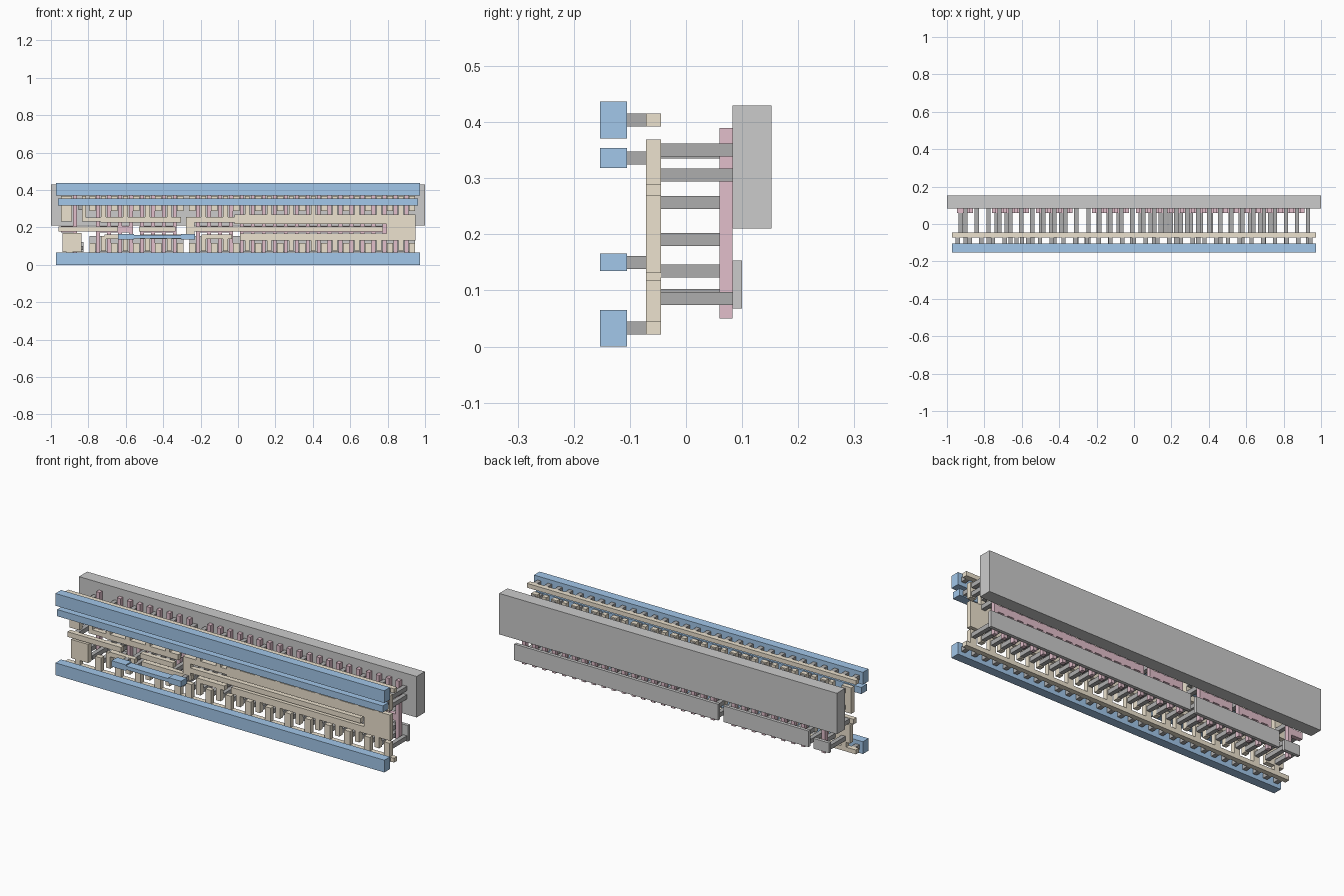
import bpy, bmesh

S = 0.1365           # layout unit -> model unit
CX, CZ = 7.13, 0.24  # layout origin offset


def material(name, c):
    m = bpy.data.materials.new(name)
    m.diffuse_color = (*c, 1)
    return m


BLUE = material("blue", (0.36, 0.57, 0.82))
TAN = material("tan", (0.84, 0.76, 0.62))
PINK = material("pink", (0.76, 0.52, 0.60))
DARK = material("dark", (0.42, 0.42, 0.42))
WELL = material("well", (0.57, 0.57, 0.57))
PALE = material("pale", (0.68, 0.68, 0.68))


def layer(name, rects, y0, y1, mat):
    """Extrude layout rectangles (x0, z0, x1, z1) between two depths."""
    bm = bmesh.new()
    for x0, z0, x1, z1 in rects:
        c = [(x0, z0), (x1, z0), (x1, z1), (x0, z1)]
        vs = [bm.verts.new(((x - CX) * S, y0, (z + CZ) * S)) for x, z in c]
        ws = [bm.verts.new(((x - CX) * S, y1, (z + CZ) * S)) for x, z in c]
        bm.faces.new(vs)
        bm.faces.new(ws[::-1])
        for i in range(4):
            j = (i + 1) % 4
            bm.faces.new((vs[j], vs[i], ws[i], ws[j]))
    bmesh.ops.recalc_face_normals(bm, faces=bm.faces)
    me = bpy.data.meshes.new(name)
    bm.to_mesh(me)
    bm.free()
    me.materials.append(mat)
    ob = bpy.data.objects.new(name, me)
    bpy.context.collection.objects.link(ob)
    return ob


def sq(x, z, w=0.17):
    return (x - w / 2, z - w / 2, x + w / 2, z + w / 2)


def vbar(x, z0, z1, w=0.17):
    return (x - w / 2, z0, x + w / 2, z1)


P = 0.43
GROUPS = [(0.75, 1), (1.645, 8), (5.56, 20)]  # first gate, gate count
gates = [g + P * k for g, n in GROUPS for k in range(n)]

# back slab and active strips
layer("back_slab", [(-0.19, 1.305, 14.45, 2.91)], 0.083, 0.152, WELL)
active = []
for g, n in GROUPS:
    a, b = g - 0.335, g + P * (n - 1) + 0.335
    active += [(a, 0.235 + 0.02, b, 0.655 if n == 1 else 0.885)]
layer("lower_active_strips", active, 0.083, 0.1, PALE)

# gate bars with their horizontal joining strips
bars = [vbar(x, 0.13, 2.615, 0.15) for x in gates]
bars += [(0.2, 1.03, 0.82, 1.29), (1.57, 1.03, 3.0, 1.29), (3.29, 1.03, 4.73, 1.29),
         (5.49, 1.03, 6.92, 1.29), (7.2, 1.03, 13.8, 1.29)]
layer("gate_bars", bars, 0.06, 0.083, PINK)

# collect wiring, contacts
wire, deep, shallow, studs = [], [], [], []

# supply rails and their studs
wire += [(0, -0.085, 14.26, 0.085), (0, 2.635, 14.26, 2.805)]
for i in range(31):
    for z in (0, 2.72):
        studs.append(sq(0.23 + 0.46 * i, z))

# alternating supply and signal fingers at each column beside the gates
for g, n in GROUPS:
    for k in range(n + 1):
        x = g - P / 2 + P * k
        if k % 2 == 0 and n > 1:
            wire += [vbar(x, 0, 0.62, 0.25), vbar(x, 1.87, 2.465, 0.25)]
            deep += [sq(x, 0.39), sq(x, 2.0), sq(x, 2.33)]
            studs.append(sq(x, 2.225))
        elif n > 1:
            wire += [vbar(x, 0.3, 0.9, 0.19), vbar(x, 1.5, 2.465, 0.19)]
            deep += [sq(x, 0.43), sq(x, 0.75), sq(x, 1.64), sq(x, 2.0)]

# left end: small stage
wire += [(0.1, 1.06, 2.42, 1.26), (0.25, 0.27, 1.0, 1.0), (0.2, 1.45, 0.62, 2.465),
         vbar(0.53, 0, 0.6, 0.22), vbar(1.1, 1.45, 2.465), (1.02, 1.45, 1.75, 1.62)]
deep += [sq(0.53, 0.42), sq(0.97, 0.42), sq(0.53, 1.64), sq(0.97, 2.0), sq(0.53, 2.3)]
studs += [sq(0.53, 2.225)]

# middle stage: upper and lower links and gate strip
wire += [(1.75, 1.42, 4.9, 1.64), (3.25, 1.06, 4.68, 1.26),
         (1.9, 0.77, 3.0, 0.95), (3.3, 0.77, 5.45, 0.95), (5.1, 0.77, 5.43, 1.64)]

# output stage: twin bands joined by a plate, gate strip in the slot
wire += [(5.25, 1.42, 7.0, 1.64), (7.0, 1.36, 14.08, 1.73), (7.2, 0.72, 14.08, 0.98),
         (12.95, 0.72, 14.08, 1.73), (5.3, 1.06, 12.8, 1.26), (5.7, 0.77, 6.9, 0.95)]
layer("wiring", wire, -0.071, -0.045, TAN)

# posts from wiring down to gate strips
for a, n in ((0.35, 1), (1.75, 2), (3.5, 3), (5.75, 3), (7.4, 14)):
    shallow += [sq(a + 0.39 * i, 1.16) for i in range(n)]
layer("gate_posts", shallow, -0.045, 0.06, DARK)
layer("active_posts", deep, -0.045, 0.083, DARK)

# front metal and studs behind it
studs += [sq(2.74, 0.86), sq(5.28, 0.86)]
layer("studs", studs, -0.105, -0.071, DARK)
layer("lower_front_rail", [(0, -0.24, 14.26, 0.24)], -0.153, -0.105, BLUE)
layer("upper_front_rail", [(0, 2.48, 14.26, 2.96)], -0.153, -0.105, BLUE)
layer("thin_front_rail", [(0.07, 2.09, 14.19, 2.35)], -0.153, -0.105, BLUE)
layer("front_jumper", [(2.43, 0.745, 3.05, 0.975), (3.05, 0.79, 4.9, 0.93),
                       (4.9, 0.745, 5.45, 0.975)], -0.153, -0.105, BLUE)
